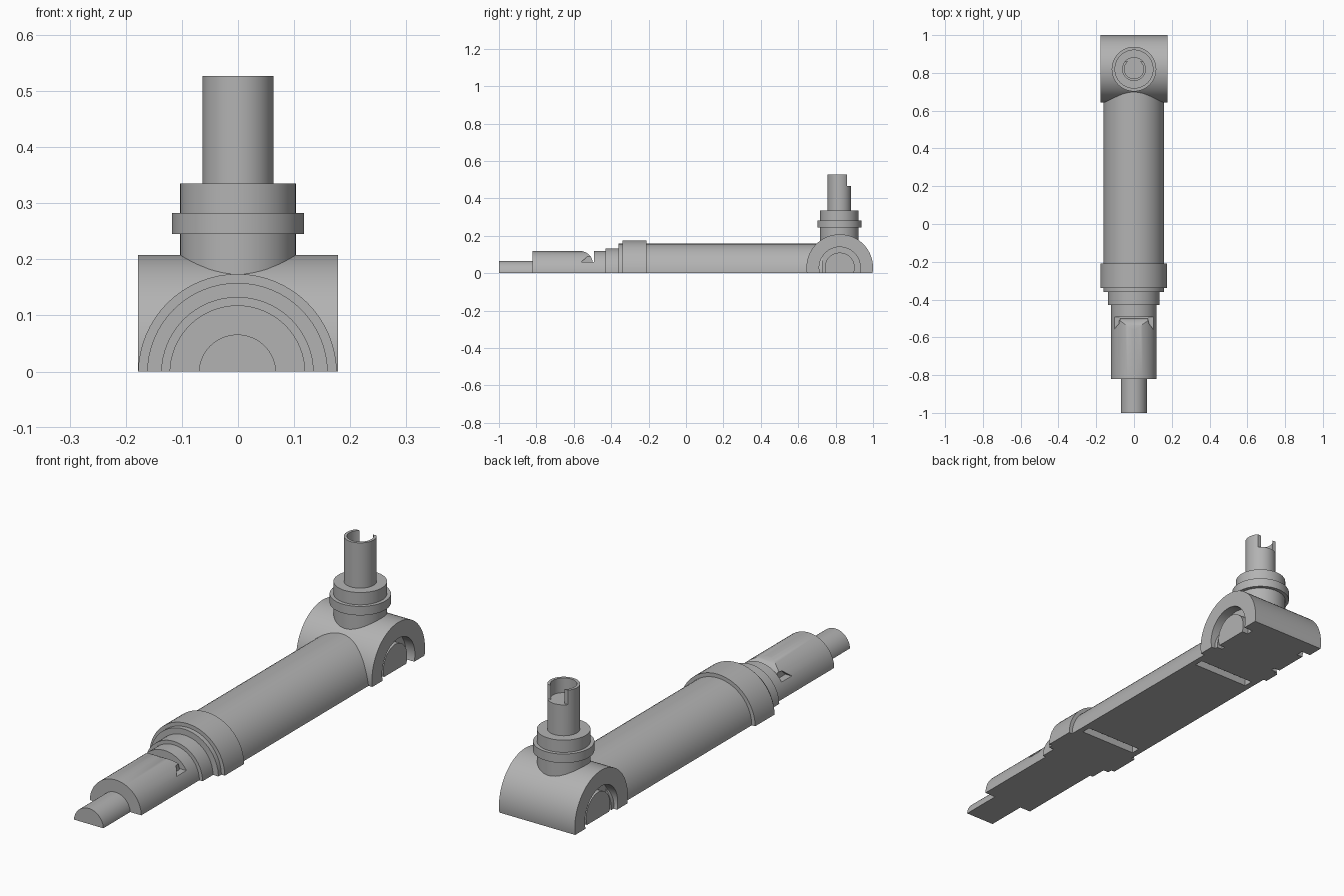
import bpy, bmesh
from math import radians, sin, cos, pi
from mathutils import Matrix, Vector

cube = bpy.data.objects.get("Cube")
if cube:
    bpy.data.objects.remove(cube, do_unlink=True)

grey = bpy.data.materials.new("plain_grey")
grey.use_nodes = True
grey.diffuse_color = (0.45, 0.45, 0.45, 1)
grey.node_tree.nodes["Principled BSDF"].inputs["Base Color"].default_value = (0.45, 0.45, 0.45, 1)

TURN = {"x": Matrix.Rotation(radians(90), 4, "Y"),
        "y": Matrix.Rotation(radians(-90), 4, "X"),
        "z": Matrix.Identity(4)}


def make_object(name, bm):
    bmesh.ops.recalc_face_normals(bm, faces=bm.faces)
    mesh = bpy.data.meshes.new(name)
    bm.to_mesh(mesh)
    bm.free()
    mesh.materials.append(grey)
    obj = bpy.data.objects.new(name, mesh)
    bpy.context.collection.objects.link(obj)
    return obj


def lathe(name, profile, axis, centre, halved=True):
    """Spin (radius, distance) points round an axis, then cut flat at z = 0."""
    bm = bmesh.new()
    verts = [bm.verts.new((r, 0, t)) for r, t in profile]
    edges = [bm.edges.new(pair) for pair in zip(verts, verts[1:])]
    bmesh.ops.spin(bm, geom=verts + edges, cent=(0, 0, 0), axis=(0, 0, 1),
                   angle=2 * pi, steps=64, use_merge=True)
    bmesh.ops.remove_doubles(bm, verts=bm.verts, dist=1e-5)
    bm.transform(Matrix.Translation(centre) @ TURN[axis])
    if halved:
        geom = bm.verts[:] + bm.edges[:] + bm.faces[:]
        bmesh.ops.bisect_plane(bm, geom=geom, plane_co=(0, 0, 0),
                               plane_no=(0, 0, -1), clear_outer=True)
        rim = [e for e in bm.edges if e.is_boundary]
        bmesh.ops.triangle_fill(bm, edges=rim, use_beauty=True)
    return make_object(name, bm)


def prism(name, outline, x0, x1):
    """Extrude a (y, z) outline from x0 to x1."""
    bm = bmesh.new()
    face = bm.faces.new([bm.verts.new((x0, y, z)) for y, z in outline])
    result = bmesh.ops.extrude_face_region(bm, geom=[face])
    moved = [v for v in result["geom"] if isinstance(v, bmesh.types.BMVert)]
    bmesh.ops.translate(bm, verts=moved, vec=(x1 - x0, 0, 0))
    return make_object(name, bm)


def select_only(obj):
    bpy.ops.object.select_all(action="DESELECT")
    obj.select_set(True)
    bpy.context.view_layer.objects.active = obj


def cut(target, cutter):
    cutter.hide_render = True
    mod = target.modifiers.new("cut", "BOOLEAN")
    mod.operation = "DIFFERENCE"
    mod.solver = "EXACT"
    mod.object = cutter
    select_only(target)
    bpy.ops.object.modifier_apply(modifier=mod.name)
    bpy.data.objects.remove(cutter, do_unlink=True)


def box_outline(y0, y1, z0, z1):
    return [(y0, z0), (y1, z0), (y1, z1), (y0, z1)]


# Stepped half-round handle: (radius, start, end) for each section
sections = [(0.069, -1.0, -0.82), (0.121, -0.82, -0.43), (0.136, -0.43, -0.36),
            (0.161, -0.36, -0.34), (0.177, -0.34, -0.21), (0.161, -0.21, 0.73)]
profile = [(0, -1.0)]
for radius, start, end in sections:
    profile += [(radius, start), (radius, end)]
profile.append((0, 0.73))
handle = lathe("handle", profile, "y", Vector((-0.001, 0, -0.003)))

# Thumb notch with a rounded lip, and a small undercut on both sides
lip = [(-0.575 + 0.075 * sin(a), 0.06 + 0.06 * cos(a))
       for a in (i * pi / 20 for i in range(11))]
cut(handle, prism("notch_cutter", [(-0.575, 0.14)] + lip + [(-0.492, 0.06), (-0.492, 0.14)],
                  -0.2, 0.2))
for side in (-1, 1):
    cut(handle, prism("undercut_cutter", [(-0.56, 0.06), (-0.528, 0.088), (-0.495, 0.09),
                                          (-0.495, 0.06)], side * 0.075, side * 0.2))

# Shallow slots across the flat underside
for y in (-0.15, 0.58):
    cut(handle, prism("slot_cutter", box_outline(y - 0.02, y + 0.02, -0.05, 0.03), -0.135, 0.135))

# Cross drum with a ring groove and sunken disc at both ends
end_steps = [(0, 0.163), (0.08, 0.163), (0.08, 0.135), (0.11, 0.135), (0.11, 0.178), (0.178, 0.178)]
drum_profile = end_steps + [(r, -t) for r, t in reversed(end_steps)]
drum = lathe("cross_drum", drum_profile, "x", Vector((0, 0.822, 0.03)))

# Upright post with collar, flange and open bore
post_profile = [(0, 0.15), (0.103, 0.15), (0.103, 0.245), (0.118, 0.245), (0.118, 0.283),
                (0.103, 0.283), (0.103, 0.335), (0.063, 0.335), (0.063, 0.527),
                (0.051, 0.527), (0.051, 0.465), (0, 0.465)]
post = lathe("upright_post", post_profile, "z", Vector((0, 0.82, 0)), halved=False)
cut(post, prism("post_gap_cutter", box_outline(0.86, 0.95, 0.466, 0.6), -0.1, 0.1))

for part in (handle, drum, post):
    select_only(part)
    bpy.ops.object.shade_smooth_by_angle(angle=radians(30))
